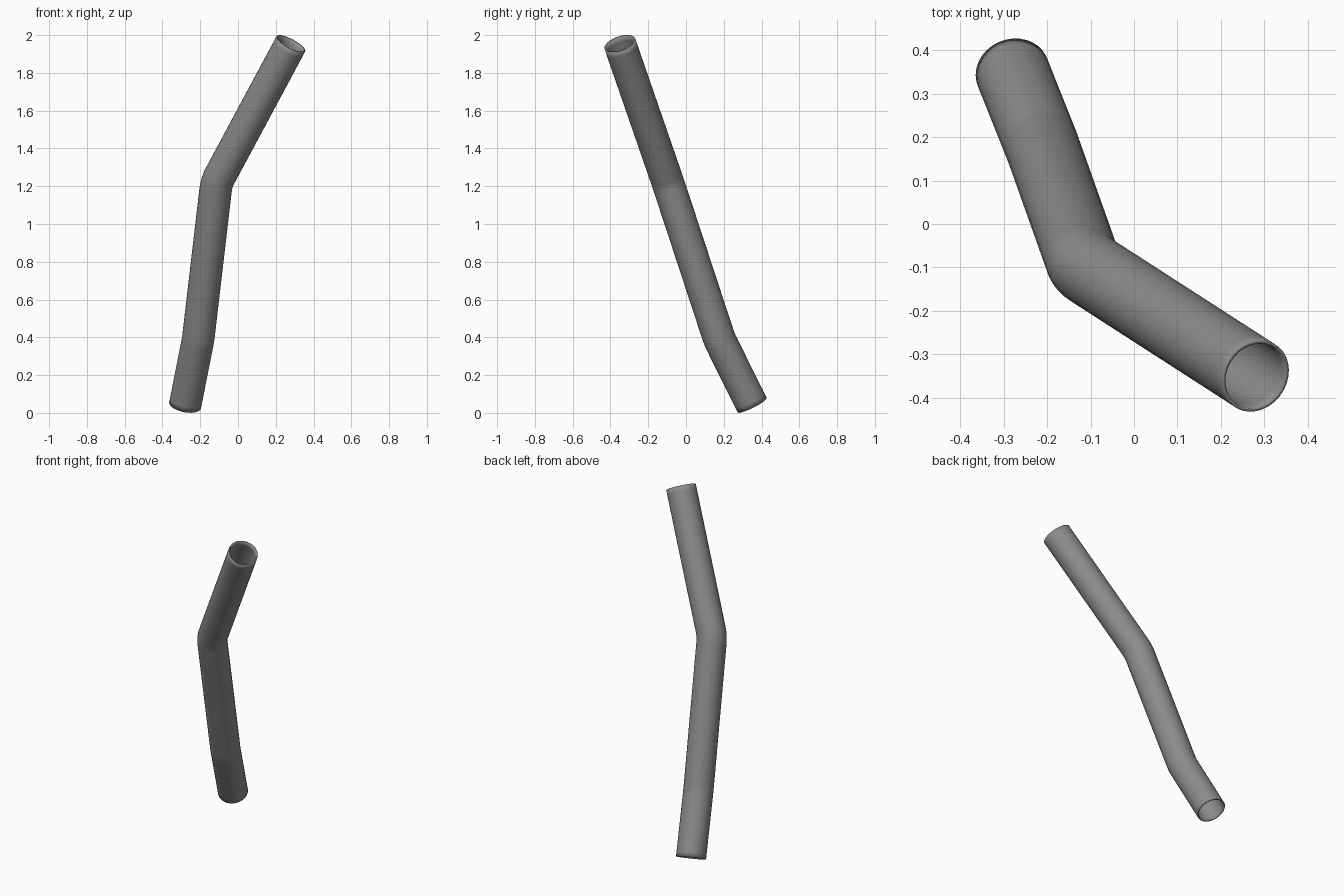
import bpy, bmesh, math
from mathutils import Vector

if "Cube" in bpy.data.objects:
    bpy.data.objects.remove(bpy.data.objects["Cube"])

SIDES, RADIUS, WALL = 32, 0.086, 0.008

# Centre line of the pipe, bottom to top
p0, p1, p2, p3 = [Vector(p) for p in (
    (-0.28, 0.35, 0.041), (-0.211, 0.177, 0.39),
    (-0.114, -0.096, 1.22), (0.28, -0.35, 1.954))]


def bend(a, corner, b, t, steps=4):
    """Short rounded bend that replaces a corner of the path."""
    s = corner + (a - corner).normalized() * t
    e = corner + (b - corner).normalized() * t
    return [s * (1 - u) ** 2 + corner * 2 * u * (1 - u) + e * u * u
            for u in (i / steps for i in range(steps + 1))]


# Support rings near both open ends soften the rims
start = p0 + (p1 - p0).normalized() * 0.03
end = p3 + (p2 - p3).normalized() * 0.03
path = [p0, start] + bend(p0, p1, p2, 0.025) + bend(p1, p2, p3, 0.04) + [end, p3]

bm = bmesh.new()
outer, inner = [], []
side = Vector((1, 0, 0))
for i, p in enumerate(path):
    d_in = (p - path[i - 1]).normalized() if i else (path[1] - p).normalized()
    d_out = (path[i + 1] - p).normalized() if i < len(path) - 1 else d_in
    d = (d_in + d_out).normalized()
    side = (side - d * side.dot(d)).normalized()
    up = d.cross(side)
    for rings, r in ((outer, RADIUS), (inner, RADIUS - WALL)):
        rings.append([bm.verts.new(p + r * (side * math.cos(a) + up * math.sin(a)))
                      for a in (math.tau * k / SIDES for k in range(SIDES))])

# Outside wall, top rim, inside wall and bottom rim form one closed loop
loop = outer + inner[::-1]
for a, b in zip(loop, loop[1:] + loop[:1]):
    for k in range(SIDES):
        n = (k + 1) % SIDES
        bm.faces.new((a[k], a[n], b[n], b[k])).smooth = True
bmesh.ops.recalc_face_normals(bm, faces=bm.faces)

mesh = bpy.data.meshes.new("bent_pipe")
bm.to_mesh(mesh)
bm.free()
mat = bpy.data.materials.new("grey_metal")
mat.diffuse_color = (0.26, 0.26, 0.26, 1)
mat.use_nodes = True
mat.node_tree.nodes["Principled BSDF"].inputs["Base Color"].default_value = mat.diffuse_color
mesh.materials.append(mat)
pipe = bpy.data.objects.new("bent_pipe", mesh)
bpy.context.collection.objects.link(pipe)
